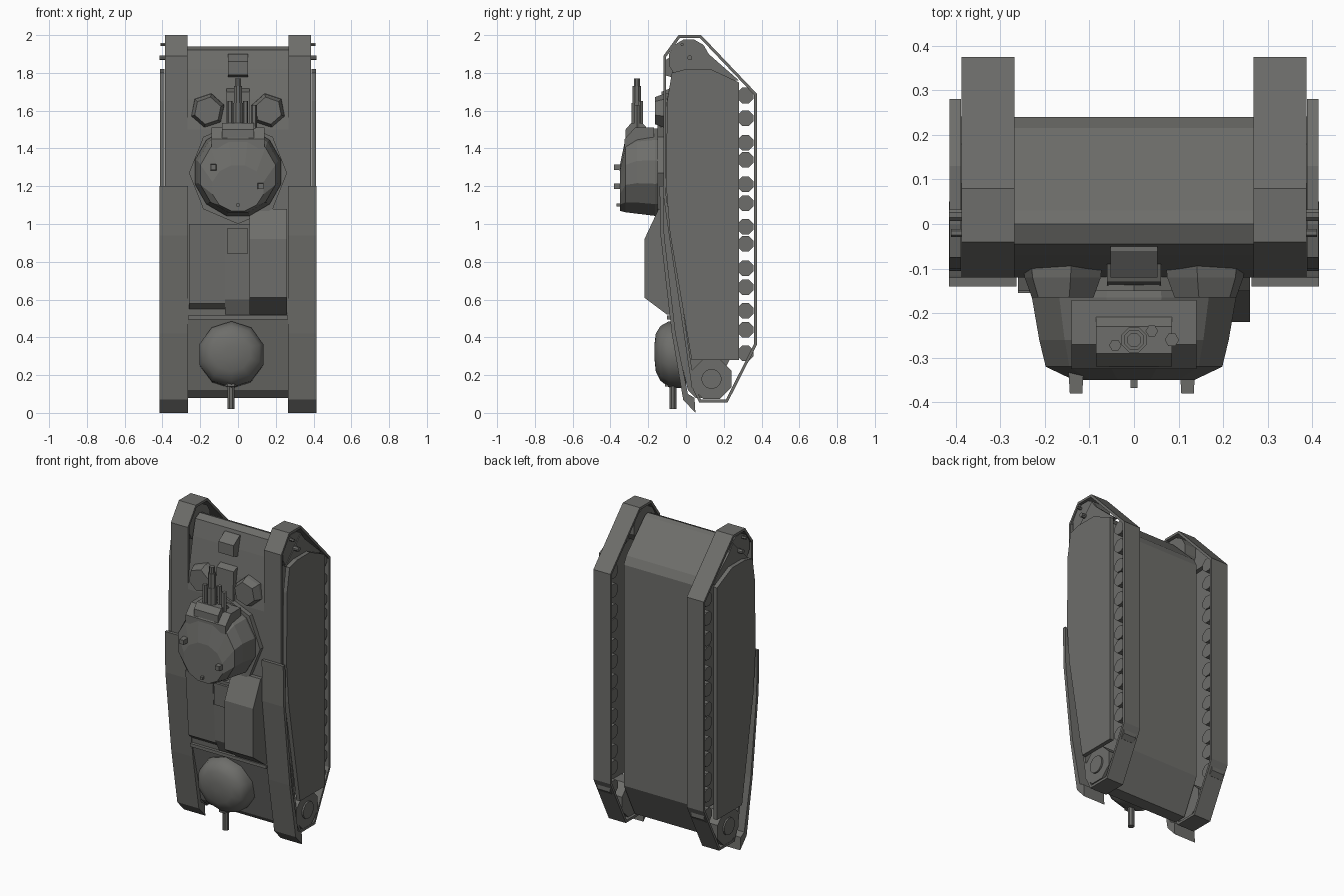
import bpy, bmesh, math
from mathutils import Vector, Matrix

paint = bpy.data.materials.new("gunmetal grey")
paint.diffuse_color = (0.155, 0.155, 0.145, 1)


def finish(name, bm, smooth=None):
    bmesh.ops.recalc_face_normals(bm, faces=bm.faces)
    me = bpy.data.meshes.new(name)
    bm.to_mesh(me)
    bm.free()
    ob = bpy.data.objects.new(name, me)
    bpy.context.collection.objects.link(ob)
    me.materials.append(paint)
    if smooth:
        bpy.context.view_layer.objects.active = ob
        ob.select_set(True)
        bpy.ops.object.shade_smooth_by_angle(angle=math.radians(smooth))
        ob.select_set(False)
    return ob


def bridge(bm, rings, cap=True):
    n = len(rings[0])
    for a, b in zip(rings, rings[1:]):
        for i in range(n):
            bm.faces.new((a[i], a[(i + 1) % n], b[(i + 1) % n], b[i]))
    if cap:
        bm.faces.new(rings[0])
        bm.faces.new(rings[-1])


def prism(name, pts, x0, x1, cap=True):
    """Side profile of (y, z) points, stretched along x."""
    bm = bmesh.new()
    bridge(bm, [[bm.verts.new((x, y, z)) for y, z in pts] for x in (x0, x1)], cap)
    return finish(name, bm)


def loft(name, rings, sides, turn=0.0, smooth=None):
    """Polygon rings (y, cx, cz, rx, rz) joined along y."""
    bm = bmesh.new()
    loops = []
    for y, cx, cz, rx, rz in rings:
        ang = [turn + 2 * math.pi * i / sides for i in range(sides)]
        loops.append([bm.verts.new((cx + rx * math.cos(a), y, cz + rz * math.sin(a))) for a in ang])
    bridge(bm, loops)
    return finish(name, bm, smooth)


def rod(name, a, b, r, sides=8, r2=None):
    a, b = Vector(a), Vector(b)
    d = b - a
    bm = bmesh.new()
    m = Matrix.Translation((a + b) / 2) @ d.to_track_quat('Z', 'Y').to_matrix().to_4x4() \
        @ Matrix.Rotation(math.pi / sides, 4, 'Z')
    bmesh.ops.create_cone(bm, cap_ends=True, segments=sides, radius1=r, radius2=r2 or r,
                          depth=d.length, matrix=m)
    return finish(name, bm)


def box(name, x0, x1, y0, y1, z0, z1):
    return prism(name, [(y0, z0), (y1, z0), (y1, z1), (y0, z1)], x0, x1)


# hull body between the tracks
prism("hull", [(0.0, 1.94), (0.03, 1.93), (0.215, 1.75), (0.24, 1.70), (0.24, 0.30), (0.13, 0.08), (0.05, 0.08),
               (0.01, 0.12), (-0.08, 0.50), (-0.12, 1.0), (-0.12, 1.5), (-0.10, 1.66),
               (-0.07, 1.82), (-0.045, 1.92)], -0.268, 0.268)
box("glacis_step", -0.265, 0.265, -0.10, 0, 0.495, 0.515)

# raised superstructure below the turret
prism("right_casemate", [(-0.10, 0.52), (-0.22, 0.61), (-0.22, 0.92), (-0.145, 1.08), (0, 1.08), (0, 0.52)], 0.06, 0.26)
prism("left_casemate", [(-0.09, 0.55), (-0.125, 0.58), (-0.155, 1.0), (0, 1.0), (0, 0.55)], -0.26, -0.07)
prism("centre_deck", [(-0.09, 0.52), (-0.13, 0.60), (-0.15, 1.0), (0, 1.0), (0, 0.52)], -0.07, 0.06)
prism("deck_hatch", [(-0.14, 0.84), (-0.16, 0.84), (-0.165, 0.98), (-0.14, 0.98)], -0.055, 0.05)

# turret ring plate and main turret
loft("turret_plate", [(-0.09, 0, 1.27, 0.26, 0.27), (-0.15, 0, 1.27, 0.26, 0.27)], 8)
loft("turret", [(-0.13, 0, 1.275, 0.23, 0.235), (-0.165, 0, 1.275, 0.237, 0.24),
                (-0.26, 0, 1.275, 0.22, 0.228), (-0.32, 0, 1.26, 0.205, 0.205),
                (-0.35, 0, 1.19, 0.14, 0.125)], 12, math.pi / 12)
prism("turret_brow", [(-0.17, 1.40), (-0.17, 1.51), (-0.27, 1.51), (-0.325, 1.45), (-0.325, 1.40)], -0.14, 0.14)
prism("mantlet", [(-0.20, 1.45), (-0.20, 1.50), (-0.23, 1.535), (-0.29, 1.535), (-0.32, 1.50), (-0.32, 1.45)],
      -0.085, 0.085)

# main gun in steps and its side guns
for name, z0, z1, r in (("gun_sleeve", 1.5, 1.64, 0.030), ("gun_barrel", 1.64, 1.73, 0.024),
                        ("gun_muzzle", 1.73, 1.77, 0.017)):
    rod(name, (0, -0.26, z0), (0, -0.26, z1), r)
for x, y, r, z in ((-0.042, -0.272, 0.014, 1.65), (0.04, -0.24, 0.014, 1.65), (0.085, -0.26, 0.016, 1.63)):
    rod("side_gun", (x, y, 1.5), (x, y, z), r, 6)

# periscopes on the turret roof
for x, z, r, y in ((-0.13, 1.30, 0.022, -0.38), (0.12, 1.20, 0.022, -0.38), (0, 1.10, 0.012, -0.368)):
    rod("periscope", (x, -0.30, z), (x, y, z), r * 1.2, 4, r * 0.9)

# bow turret with machine gun
loft("bow_turret", [(0.0, -0.035, 0.30, 0.175, 0.17), (-0.09, -0.035, 0.31, 0.178, 0.175),
                    (-0.135, -0.035, 0.315, 0.155, 0.145), (-0.16, -0.035, 0.32, 0.105, 0.10),
                    (-0.168, -0.035, 0.325, 0.03, 0.03)], 10, math.pi / 10, 40)
rod("bow_gun", (-0.037, -0.07, 0.02), (-0.037, -0.07, 0.2), 0.02)
rod("bow_gun_collar", (-0.037, -0.08, 0.14), (-0.037, -0.08, 0.2), 0.035, 6)

# rear deck housing
prism("deck_lamp", [(-0.05, 1.77), (-0.12, 1.79), (-0.12, 1.86), (-0.06, 1.90), (-0.03, 1.90)], -0.053, 0.053)
prism("deck_spine", [(-0.08, 1.45), (-0.14, 1.45), (-0.13, 1.70), (-0.08, 1.72)], -0.06, 0.06)

# running gear and side armour, both sides
track_path = [(-0.04, 2.0), (0.08, 2.0), (0.375, 1.69), (0.375, 0.36), (0.22, 0.055),
              (0.07, 0.055), (0.03, 0.14), (-0.09, 0.94), (-0.12, 1.15), (-0.12, 1.89)]
wheel_z = (1.68, 1.56, 1.43, 1.34, 1.21, 1.11, 0.985, 0.895, 0.765, 0.665, 0.54, 0.44, 0.315)
for s, side in ((-1, "left"), (1, "right")):
    # deck domes beside the guns
    loft(side + "_deck_dome", [(-0.08, s * 0.16, 1.60, 0.095, 0.095), (-0.12, s * 0.16, 1.60, 0.09, 0.09),
                               (-0.165, s * 0.16, 1.60, 0.073, 0.073)], 6, math.pi / 6 + s * 0.2)
    # track belt
    track = prism(side + "_track", track_path, s * 0.268, s * 0.387, False)
    mod = track.modifiers.new("thickness", 'SOLIDIFY')
    mod.thickness = 0.015
    mod.offset = -1
    mod.use_even_offset = True
    # road wheels, sprocket and idler
    for z in wheel_z:
        rod(side + "_road_wheel", (s * 0.285, 0.315, z), (s * 0.375, 0.315, z), 0.045)
    rod(side + "_front_sprocket", (s * 0.28, 0.135, 0.18), (s * 0.39, 0.135, 0.18), 0.115)
    rod(side + "_front_hub", (s * 0.38, 0.135, 0.18), (s * 0.4, 0.135, 0.18), 0.053, 16)
    rod(side + "_rear_idler", (s * 0.28, 0.015, 1.87), (s * 0.38, 0.015, 1.87), 0.11, 12)
    rod(side + "_idler_axle", (s * 0.245, 0.02, 1.88), (s * 0.415, 0.02, 1.88), 0.014)
    rod(side + "_track_pin", (s * 0.38, -0.02, 1.95), (s * 0.41, -0.02, 1.95), 0.009, 6)
    box(side + "_axle_bracket", s * 0.242, s * 0.268, -0.018, 0.018, 1.85, 1.92)
    # side plate
    prism(side + "_side_plate", [(-0.075, 1.80), (0.0, 1.82), (0.13, 1.82), (0.28, 1.75), (0.28, 0.28),
                                 (0.03, 0.28), (-0.085, 0.95), (-0.105, 1.20), (-0.10, 1.65)],
          s * 0.388, s * 0.414)
    prism(side + "_upper_plate", [(0.08, 1.95), (0.12, 1.90), (0.28, 1.76), (0.1, 1.75), (-0.07, 1.80),
                                  (-0.03, 1.84)], s * 0.36, s * 0.385)
    # fender over the front track
    prism(side + "_fender", [(-0.14, 1.20), (-0.135, 0.94), (-0.075, 0.42), (-0.015, 0.07), (0.05, 0.0),
                             (0.045, 0.08), (0.01, 0.10), (-0.055, 0.42), (-0.115, 0.94), (-0.12, 1.20)],
          s * 0.264, s * 0.415)
